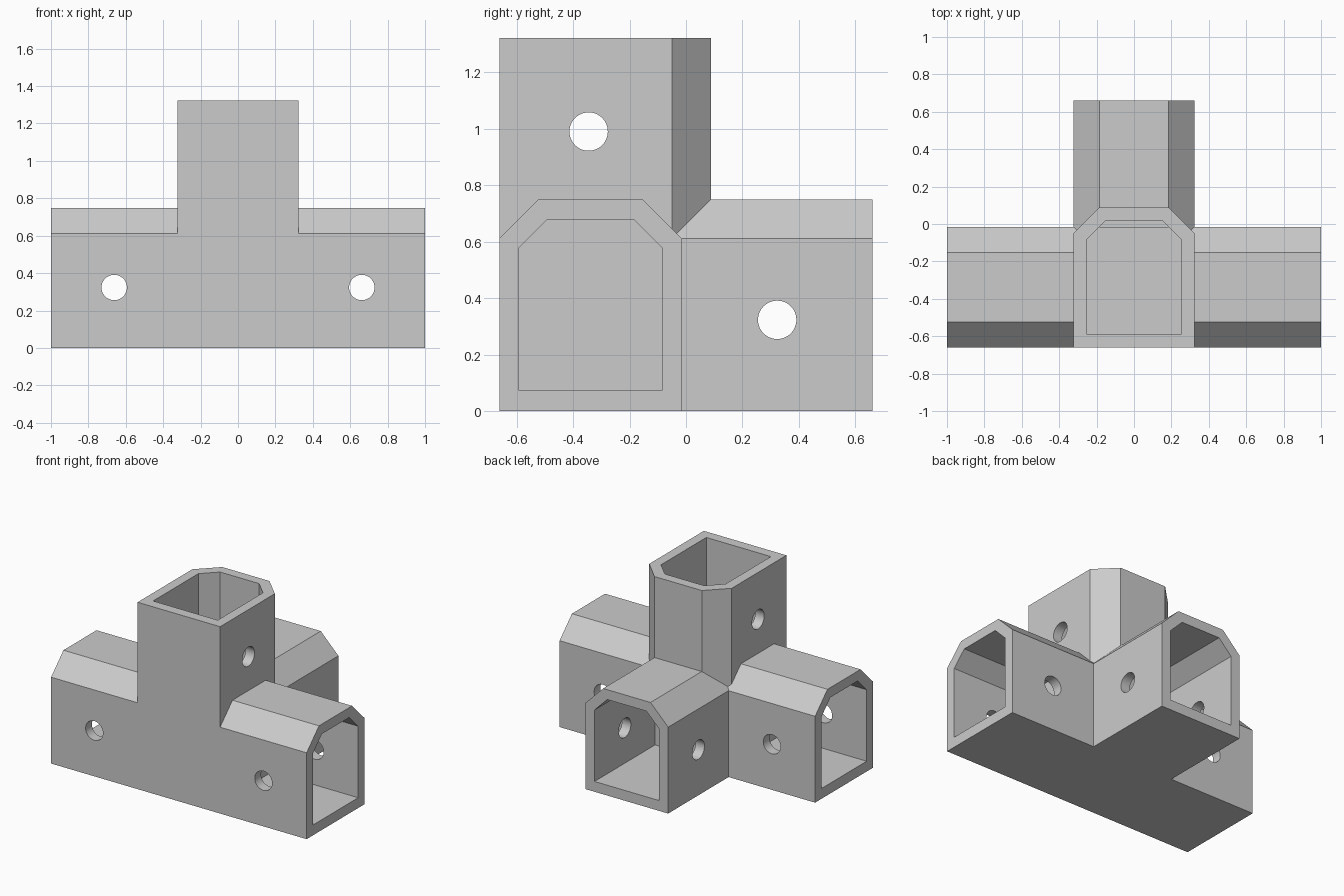
import bpy, bmesh, math
from mathutils import Vector, Matrix

if "Cube" in bpy.data.objects:
    bpy.data.objects.remove(bpy.data.objects["Cube"])

HALF = 0.323      # half width of a socket
CY = -0.338       # y centre of the side and upright sockets
FRONT = -0.661    # flat front face
HUB_BACK, HUB_TOP = -0.016, 0.645

grey = bpy.data.materials.new("grey plastic")
grey.diffuse_color = (0.6, 0.6, 0.6, 1)
grey.use_nodes = True
grey.node_tree.nodes["Principled BSDF"].inputs["Base Color"].default_value = grey.diffuse_color

# House-shaped sections (across, height): outer wall and inner cavity
OUTER = [(-HALF, 0), (HALF, 0), (HALF, 0.611), (0.185, 0.749), (-0.185, 0.749), (-HALF, 0.611)]
INNER = [(-0.253, 0.073), (0.253, 0.073), (0.253, 0.579), (0.153, 0.679), (-0.153, 0.679), (-0.253, 0.579)]
CIRCLE = [(0.068 * math.cos(i * math.tau / 48), 0.068 * math.sin(i * math.tau / 48)) for i in range(48)]


def prism(name, section, place, start, end):
    """Sweep a section from start to end; place maps (u, v, t) to x, y, z."""
    bm = bmesh.new()
    a = [bm.verts.new(place(u, v, start)) for u, v in section]
    b = [bm.verts.new(place(u, v, end)) for u, v in section]
    bm.faces.new(a)
    bm.faces.new(b)
    n = len(a)
    for i in range(n):
        bm.faces.new((a[i], a[(i + 1) % n], b[(i + 1) % n], b[i]))
    bmesh.ops.recalc_face_normals(bm, faces=bm.faces)
    mesh = bpy.data.meshes.new(name)
    bm.to_mesh(mesh)
    bm.free()
    mesh.materials.append(grey)
    obj = bpy.data.objects.new(name, mesh)
    bpy.context.collection.objects.link(obj)
    return obj


def side(u, v, t):
    return Vector((t, CY + u, v))


def back(u, v, t):
    return Vector((u, t, v))


def upright(u, v, t):
    return Vector((u, FRONT + v, t))


# Outer bodies
connector = prism("corner_connector", OUTER, side, -1, 1)
bodies = [prism("back_socket", OUTER, back, FRONT, 0.661),
          prism("upright_socket", OUTER, upright, 0, 1.322)]

# Socket cavities, stopping at the solid hub
cutters = [prism("back_cavity", INNER, back, HUB_BACK, 0.8),
           prism("upright_cavity", INNER, upright, HUB_TOP, 1.5)]
for s in (-1, 1):
    cutters.append(prism("side_cavity", INNER, side, s * HALF, s * 1.2))
    # Screw holes through the front and back walls of each side socket
    cutters.append(prism("side_screw_hole", CIRCLE,
                         lambda u, v, t, s=s: Vector((s * 0.662 + u, t, 0.323 + v)), -0.9, 0.2))

# Screw holes across the back and upright sockets
for y, z in ((0.323, 0.323), (-0.345, 0.99)):
    cutters.append(prism("cross_screw_hole", CIRCLE,
                         lambda u, v, t, y=y, z=z: Vector((t, y + u, z + v)), -0.6, 0.6))

# Join the bodies, then cut the openings
for operation, group in (("UNION", bodies), ("DIFFERENCE", cutters)):
    for obj in group:
        obj.hide_render = True
        mod = connector.modifiers.new(obj.name, "BOOLEAN")
        mod.operation = operation
        mod.solver = "EXACT"
        mod.object = obj

bpy.context.view_layer.update()
final = bpy.data.meshes.new_from_object(connector.evaluated_get(bpy.context.evaluated_depsgraph_get()))
connector.modifiers.clear()
connector.data = final
for obj in bodies + cutters:
    bpy.data.objects.remove(obj)

# Smooth only the round hole walls
bpy.context.view_layer.objects.active = connector
connector.select_set(True)
bpy.ops.object.shade_smooth_by_angle(angle=math.radians(20))
